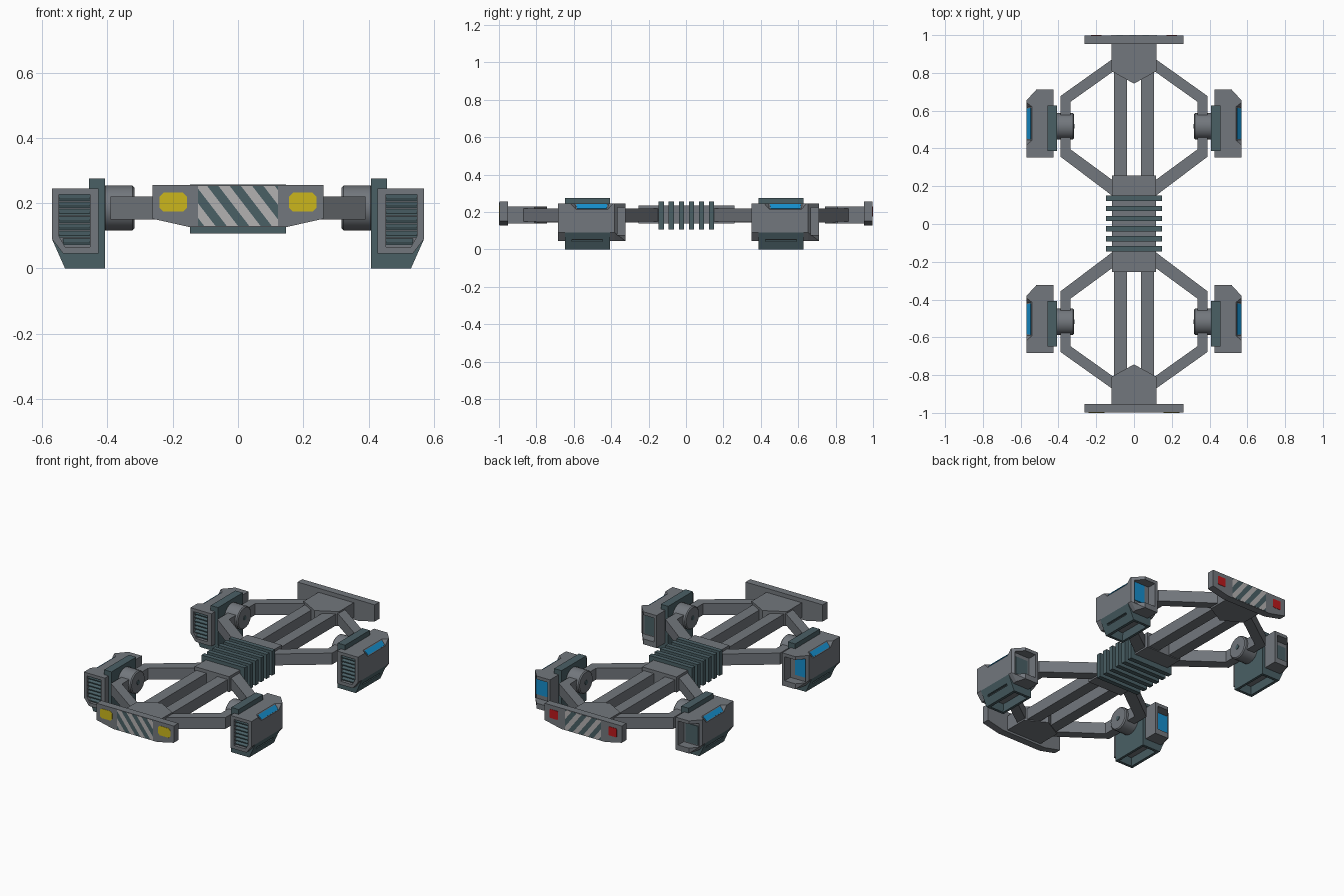
import bpy, bmesh, math
from mathutils import Vector

if "Cube" in bpy.data.objects:
    bpy.data.objects.remove(bpy.data.objects["Cube"])


def material(name, rgb):
    m = bpy.data.materials.new(name)
    m.diffuse_color = (*rgb, 1)
    m.use_nodes = True
    m.node_tree.nodes["Principled BSDF"].inputs["Base Color"].default_value = m.diffuse_color
    return m


GRAY = material("hull gray", (0.17, 0.185, 0.205))
TEAL = material("dark teal", (0.068, 0.115, 0.13))
BLUE = material("blue glass", (0.008, 0.27, 0.6))
YELLOW = material("headlight yellow", (0.6, 0.47, 0.012))
RED = material("tail light red", (0.5, 0.01, 0.012))
PALE = material("pale stripe", (0.45, 0.44, 0.44))


def finish(name, bm, *mats):
    bmesh.ops.recalc_face_normals(bm, faces=bm.faces)
    me = bpy.data.meshes.new(name)
    bm.to_mesh(me)
    bm.free()
    for m in mats:
        me.materials.append(m)
    ob = bpy.data.objects.new(name, me)
    bpy.context.collection.objects.link(ob)
    return ob


def prism(name, pts, axis, lo, hi, mat):
    """Extrude a 2D profile along an axis from lo to hi."""
    place = {'x': lambda u, v, t: (t, u, v), 'y': lambda u, v, t: (u, t, v),
             'z': lambda u, v, t: (u, v, t)}[axis]
    bm = bmesh.new()
    a = [bm.verts.new(place(u, v, lo)) for u, v in pts]
    b = [bm.verts.new(place(u, v, hi)) for u, v in pts]
    bm.faces.new(a)
    bm.faces.new(b)
    for i in range(len(a)):
        j = (i + 1) % len(a)
        bm.faces.new((a[i], a[j], b[j], b[i]))
    return finish(name, bm, mat)


def box(name, x, y, z, mat):
    return prism(name, [(x[0], y[0]), (x[1], y[0]), (x[1], y[1]), (x[0], y[1])],
                 'z', z[0], z[1], mat)


def hull(name, pts, mat):
    bm = bmesh.new()
    for p in pts:
        bm.verts.new(p)
    bmesh.ops.convex_hull(bm, input=bm.verts)
    bmesh.ops.dissolve_limit(bm, angle_limit=0.01, verts=bm.verts, edges=bm.edges)
    return finish(name, bm, mat)


def cut(ob, cutter):
    mod = ob.modifiers.new("cut", 'BOOLEAN')
    mod.operation = 'DIFFERENCE'
    mod.solver = 'EXACT'
    mod.material_mode = 'TRANSFER'
    mod.object = cutter
    bpy.context.view_layer.objects.active = ob
    bpy.ops.object.modifier_apply(modifier=mod.name)
    bpy.data.objects.remove(cutter)


def octagon(cx, cz, w, h, c):
    return [(cx + sx * (w - a * c), cz + sz * (h - (1 - a) * c))
            for sx, sz, a in ((1, -1, 0), (1, 1, 0), (1, 1, 1), (-1, 1, 1),
                              (-1, 1, 0), (-1, -1, 0), (-1, -1, 1), (1, -1, 1))]


def stripes(name, y):
    """Thin plate sliced by diagonal lines into alternating colours."""
    bm = bmesh.new()
    bm.faces.new([bm.verts.new((x, y, z)) for x, z in
                  ((-.122, .13), (.122, .13), (.122, .252), (-.122, .252))])
    n, pitch = Vector((1, 0, .77)), .0345
    for k in range(-4, 9):
        bmesh.ops.bisect_plane(bm, geom=bm.verts[:] + bm.edges[:] + bm.faces[:],
                               plane_co=(k * pitch, 0, .13), plane_no=n)
    for f in bm.faces:
        c = f.calc_center_median()
        f.material_index = math.floor((c.x + .77 * (c.z - .13)) / pitch) % 2
    bmesh.ops.solidify(bm, geom=bm.faces[:], thickness=.001)
    return finish(name, bm, TEAL, PALE)


# Central spine: body, ribs and two rails
box("center_body", (-.117, .117), (-.253, .258), (.14, .235), GRAY)
for i in range(6):
    y = .002 + (i - 2.5) * .0535
    box(f"cooling_rib_{i}", (-.147, .147), (y - .014, y + .014), (.107, .257), TEAL)
for s in (-1, 1):
    x = sorted((s * .037, s * .106))
    box("spine_rail", x, (-.9, .9), (.145, .215), GRAY)

# End hubs, bumpers and lights
for e, end in ((-1, "front"), (1, "rear")):
    prism(end + "_hub", [(-.12, e * .96), (.12, e * .96), (.12, e * .81),
                         (0, e * .743), (-.12, e * .81)], 'z', .14, .23, GRAY)
    prism(end + "_bumper", [(-.262, .255), (.262, .255), (.262, .152), (.15, .127),
                            (-.15, .127), (-.262, .152)], 'y', e * .953, e * .998, GRAY)
    stripes(end + "_hazard_stripes", e * .9988)
    for s in (-1, 1):
        if e < 0:
            prism("headlight", octagon(s * .198, .203, .042, .029, .012), 'y',
                  -.997, -1, YELLOW)
        else:
            prism("tail_light", octagon(s * .2, .203, .028, .027, .004), 'y',
                  .997, 1, RED)


def pod(s, oy, end, glass):
    """One hover pod on side s, its mount at y = oy."""
    yp, yt = oy + .014, oy - .01
    y0, y1 = yp - .18, yp + .18
    # Gray shell with chamfered lower and rear outer corners
    sec = [(.427, .045), (.535, .045), (.57, .09), (.57, .245), (.427, .245)]
    pts = [(s * x, y, z) for x, z in sec for y in (y0, y1 - .058)]
    pts += [(s * x, y1, z) for x in (.427, .517) for z in (.045, .245)]
    shell = hull(end + "_pod_shell", pts, GRAY)

    # Front vent recess
    vent = [(.453, .066), (.53, .066), (.548, .098), (.548, .226), (.453, .226)]
    cut(shell, prism("cutter", [(s * x, z) for x, z in vent], 'y',
                     y0 - .02, y0 + .033, GRAY))
    # Rear opening
    cut(shell, hull("cutter", [(s * x, y, z) for x in (.445, .557)
                               for y in (y1 - .055, y1 + .03)
                               for z in (.078, .225)], GRAY))
    # Side window notch in the top outer edge
    cut(shell, hull("cutter", [(s * .54, yp + d, .246) for d in (-.09, .09)]
                    + [(s * .571, yp + d, .213) for d in (-.085, .085)]
                    + [(s * .571, yp + d, .246) for d in (-.115, .115)], GRAY))
    hull(end + "_pod_side_window", [(s * (x + o), yp + sy * d, z + o)
                                    for x, z, d in ((.545, .2407, .083), (.567, .2173, .079))
                                    for o in (-.003, .002) for sy in (-1, 1)], BLUE)
    # Vent slats
    for i in range(7):
        z = .077 + i * .0225
        xo = .536 if i == 0 else .55
        hull(end + "_vent_slat", [(s * x, y0 + dy, z + dz) for x in (.452, xo)
                                  for dy, dz in ((.008, -.005), (.008, .001),
                                                 (.034, .008), (.034, .015))], TEAL)
    # Rear pane
    if glass:
        box(end + "_pod_rear_glass", sorted((s * .48, s * .556)),
            (y1 - .058, y1 - .05), (.105, .22), BLUE)
    else:
        box(end + "_pod_rear_panel", sorted((s * .46, s * .545)),
            (y1 - .058, y1 - .05), (.085, .2), TEAL)

    # Teal lift unit: inner plate and lower block with a hollow underside
    prof = [(.407, 0), (.53, 0), (.57, .09), (.54, .1), (.457, .1),
            (.457, .275), (.407, .275)]
    lift = prism(end + "_lift_unit", [(s * x, z) for x, z in prof], 'y',
                 yt - .12, yt + .12, TEAL)
    cut(lift, hull("cutter", [(s * x, yt + sy * d, z) for z, xa, xb, d in
                              ((-.01, .42, .515, .106), (.05, .43, .502, .092))
                              for x in (xa, xb) for sy in (-1, 1)], TEAL))
    cut(lift, box("cutter", sorted((s * .54, s * .6)), (yt - .082, yt + .082),
                  (.042, .053), TEAL))

    # Swivel joint
    bpy.ops.mesh.primitive_cylinder_add(vertices=20, radius=.069, depth=.095,
                                        location=(s * .365, oy, .185),
                                        rotation=(0, math.pi / 2, 0))
    joint = bpy.context.object
    joint.name = end + "_swivel_joint"
    joint.data.materials.append(GRAY)
    bev = joint.modifiers.new("bevel", 'BEVEL')
    bev.width, bev.segments, bev.angle_limit = .006, 1, math.radians(50)
    bpy.ops.object.shade_smooth_by_angle(angle=math.radians(30))
    prism(end + "_joint_pin", octagon(oy, .185, .013, .013, .008), 'x',
          s * .314, s * .32, TEAL)


# Bent support arms and pods at the four corners
for e, end in ((-1, "front"), (1, "rear")):
    for s, side in ((-1, "left"), (1, "right")):
        arm = [(.1, .883), (.39, .677), (.39, .357), (.1, .138),
               (.1, .222), (.336, .395), (.336, .647), (.1, .815)]
        prism(f"{end}_{side}_arm", [(s * x, e * y) for x, y in arm], 'z', .15, .22, GRAY)
        pod(s, e * .5175, f"{end}_{side}", glass=(s == e))
